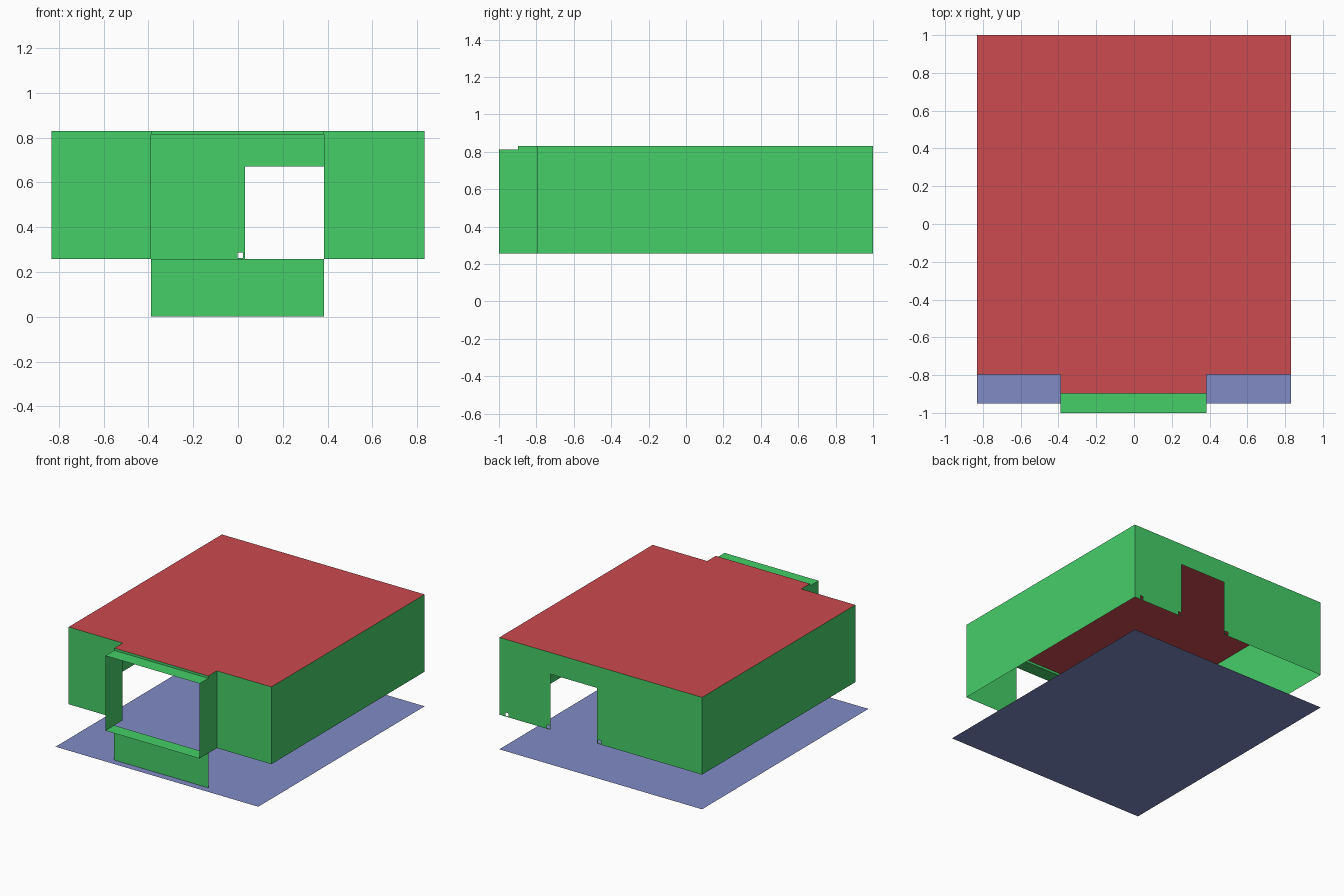
import bpy, bmesh

if "Cube" in bpy.data.objects:
    bpy.data.objects.remove(bpy.data.objects["Cube"])

W = 0.832                    # half width of the room
BACK, FRONT = 1.0, -0.797    # back and front wall planes
TAB, BAY = -0.897, -1.0      # ceiling tab edge and bay front
BL, BR = -0.388, 0.384       # bay left and right
Z0, ZB, Z1 = 0.257, 0.813, 0.83  # wall bottom, bay top, ceiling


def material(name, rgb):
    m = bpy.data.materials.new(name)
    m.diffuse_color = (*rgb, 1)
    m.use_nodes = True
    m.node_tree.nodes["Principled BSDF"].inputs["Base Color"].default_value = m.diffuse_color
    return m


GREEN = material("wall_green", (0.06, 0.62, 0.14))
RED = material("ceiling_red", (0.60, 0.07, 0.08))
BLUE = material("floor_blue", (0.22, 0.26, 0.56))


def finish(name, bm, mat):
    bm.normal_update()
    me = bpy.data.meshes.new(name)
    bm.to_mesh(me)
    bm.free()
    me.materials.append(mat)
    ob = bpy.data.objects.new(name, me)
    bpy.context.collection.objects.link(ob)
    return ob


def sheet(name, points, mat):
    """One flat face from an outline."""
    bm = bmesh.new()
    bm.faces.new([bm.verts.new(p) for p in points])
    return finish(name, bm, mat)


def wall(name, path, z0, z1, mat=GREEN):
    """Thin wall raised along a plan path."""
    bm = bmesh.new()
    lo = [bm.verts.new((x, y, z0)) for x, y in path]
    hi = [bm.verts.new((x, y, z1)) for x, y in path]
    for i in range(len(path) - 1):
        bm.faces.new((lo[i], lo[i + 1], hi[i + 1], hi[i]))
    return finish(name, bm, mat)


def pierced_wall(name, y, outer, holes, mat=GREEN):
    """Wall facing +y, gridded so rectangular openings can be left out."""
    rects = [outer] + holes
    xs = sorted({v for r in rects for v in r[:2]})
    zs = sorted({v for r in rects for v in r[2:]})
    bm = bmesh.new()
    v = {(x, z): bm.verts.new((x, y, z)) for x in xs for z in zs}
    for xa, xb in zip(xs, xs[1:]):
        for za, zb in zip(zs, zs[1:]):
            cx, cz = (xa + xb) / 2, (za + zb) / 2
            if not any(h[0] < cx < h[1] and h[2] < cz < h[3] for h in holes):
                bm.faces.new((v[xb, za], v[xa, za], v[xa, zb], v[xb, zb]))
    bmesh.ops.delete(bm, geom=[p for p in bm.verts if not p.link_faces], context='VERTS')
    # merge the grid back into clean flat faces
    bmesh.ops.dissolve_limit(bm, angle_limit=0.01, verts=bm.verts[:], edges=bm.edges[:])
    return finish(name, bm, mat)


# floor
sheet("floor", [(-W, -0.95, 0), (W, -0.95, 0), (W, BACK, 0), (-W, BACK, 0)], BLUE)

# ceiling with a tab reaching over the bay
outline = [(-W, FRONT), (BL, FRONT), (BL, TAB), (BR, TAB), (BR, FRONT),
           (W, FRONT), (W, BACK), (-W, BACK)]
sheet("ceiling", [(x, y, Z1) for x, y in outline], RED)

# side walls with the front returns beside the bay
wall("left_wall", [(-W, BACK), (-W, FRONT), (BL, FRONT)], Z0, Z1)
wall("right_wall", [(BR, FRONT), (W, FRONT), (W, BACK)], Z0, Z1)

# back wall with doorway and small socket openings
sockets = [(x - 0.0125, x + 0.0125, 0.263, 0.287) for x in (0.01, 0.428, 0.77)]
pierced_wall("back_wall", BACK, (-W, W, Z0, Z1), [(0.032, 0.412, Z0, 0.67)] + sockets)

# window bay: stepped cheeks, sill, head and the small riser to the ceiling
for side, x in (("left", BL), ("right", BR)):
    cheek = [(BAY, Z0), (FRONT, Z0), (FRONT, Z1), (TAB, Z1), (TAB, ZB), (BAY, ZB)]
    if side == "left":
        cheek.reverse()
    sheet(f"bay_{side}_cheek", [(x, y, z) for y, z in cheek], GREEN)
for part, z in (("sill", Z0), ("head", ZB)):
    sheet(f"bay_{part}", [(BL, BAY, z), (BR, BAY, z), (BR, TAB, z), (BL, TAB, z)], GREEN)
wall("bay_riser", [(BL, TAB), (BR, TAB)], ZB, Z1)

# panel under the window
wall("under_sill_panel", [(BL, TAB), (BR, TAB)], 0, Z0)
